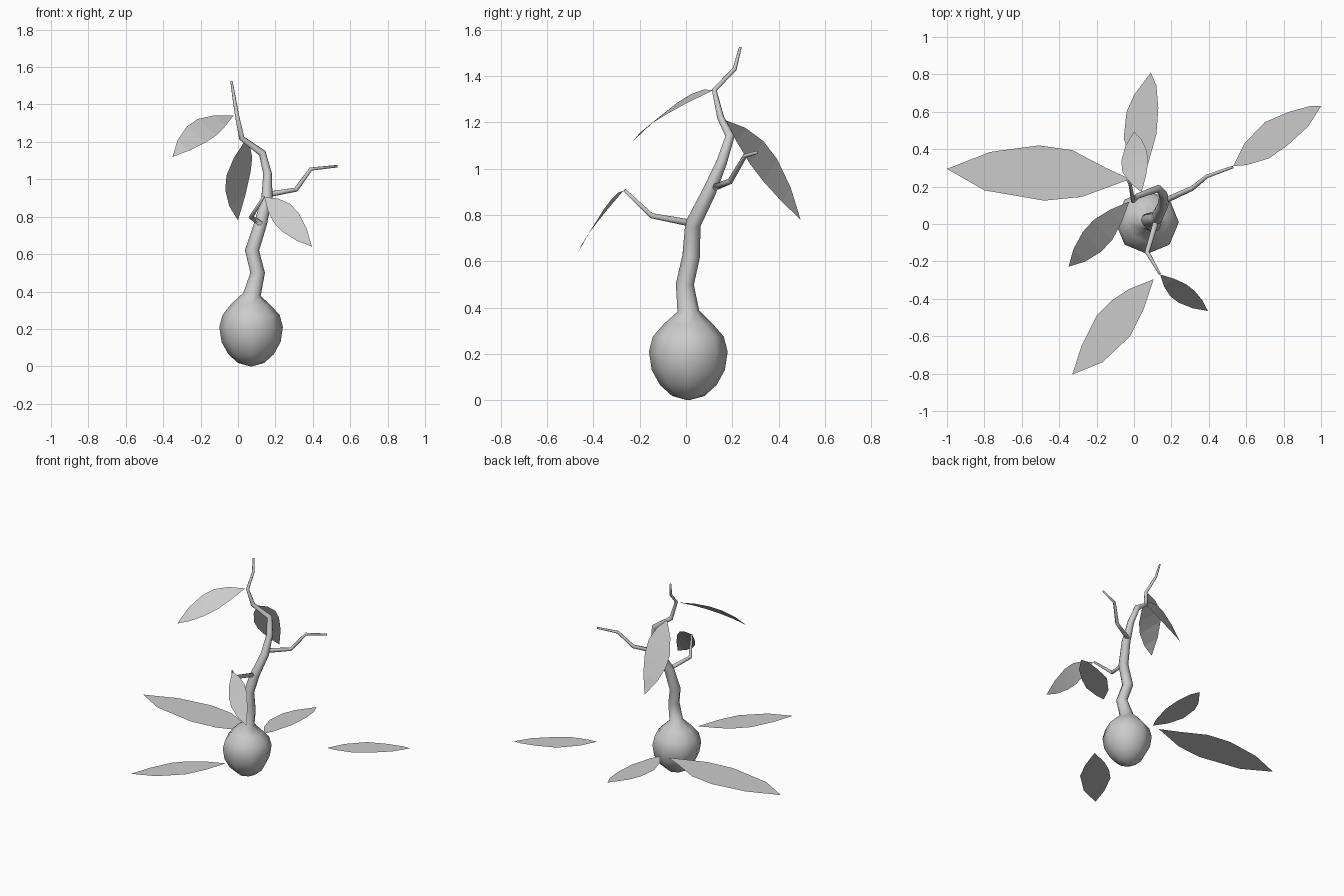
import bpy, math
from mathutils import Vector


def make(name, verts, faces, smooth=False):
    me = bpy.data.meshes.new(name)
    me.from_pydata([tuple(v) for v in verts], [], faces)
    me.update()
    ob = bpy.data.objects.new(name, me)
    bpy.context.collection.objects.link(ob)
    for p in me.polygons:
        p.use_smooth = smooth
    return ob


def tube(name, rings, sides):
    """Skin a tapered tube along (x, y, z, radius) points, capped at both ends."""
    pts = [Vector(r[:3]) for r in rings]
    verts, faces = [], []
    for i, p in enumerate(pts):
        d1 = (pts[min(i + 1, len(pts) - 1)] - p).normalized()
        d0 = (p - pts[max(i - 1, 0)]).normalized()
        rot = Vector((0, 0, 1)).rotation_difference((d0 + d1).normalized())
        for k in range(sides):
            a = 2 * math.pi * k / sides
            verts.append(p + rot @ Vector((math.cos(a), math.sin(a), 0)) * rings[i][3])
    for i in range(len(pts) - 1):
        for k in range(sides):
            a, b = i * sides + k, i * sides + (k + 1) % sides
            faces.append((a, b, b + sides, a + sides))
    faces.append(tuple(range(sides))[::-1])
    faces.append(tuple(range(len(verts) - sides, len(verts))))
    return make(name, verts, faces, True)


def hanging_leaf(name, base, control, tip, side):
    """Single-sheet leaf drooping along a quadratic curve."""
    b, c, t, s = map(Vector, (base, control, tip, side))
    verts, faces = [b], []
    prof = [(0.2, 0.62), (0.4, 0.98), (0.58, 0.97), (0.8, 0.62)]
    for u, w in prof:
        p = b * (1 - u) ** 2 + c * 2 * u * (1 - u) + t * u * u
        verts += [p - s * w, p + s * w]
    verts.append(t)
    faces.append((0, 1, 2))
    for i in range(len(prof) - 1):
        k = 1 + 2 * i
        faces.append((k, k + 2, k + 3, k + 1))
    n = len(verts)
    faces.append((n - 3, n - 1, n - 2)[::-1][::-1])
    make(name, verts, [f[::-1] for f in faces])


def flat_leaf(name, outline, z=0.21):
    """Level leaf from its plan outline."""
    make(name, [(x, y, z) for x, y in outline], [tuple(range(len(outline)))])


# swollen base and trunk, one continuous skin
tube("bulb_and_trunk", [
    (0.07, 0.01, 0.00, 0.005), (0.07, 0.01, 0.018, 0.07), (0.07, 0.01, 0.065, 0.122),
    (0.07, 0.01, 0.13, 0.158), (0.07, 0.01, 0.21, 0.17), (0.07, 0.01, 0.275, 0.153),
    (0.07, 0.01, 0.33, 0.105), (0.075, 0.01, 0.385, 0.047), (0.105, -0.005, 0.50, 0.039),
    (0.075, 0.022, 0.62, 0.038), (0.12, 0.03, 0.76, 0.034), (0.155, 0.10, 0.90, 0.03),
    (0.158, 0.155, 1.03, 0.023), (0.13, 0.19, 1.14, 0.02), (0.02, 0.15, 1.22, 0.015),
    (-0.005, 0.122, 1.34, 0.011), (-0.02, 0.21, 1.43, 0.009), (-0.035, 0.235, 1.525, 0.006)], 8)

# side branches
tube("front_branch", [(0.12, 0.02, 0.765, 0.016), (0.07, -0.15, 0.797, 0.013),
                      (0.137, -0.265, 0.907, 0.007)], 6)
tube("right_branch", [(0.155, 0.12, 0.918, 0.016), (0.31, 0.19, 0.945, 0.013),
                      (0.39, 0.255, 1.055, 0.010), (0.53, 0.305, 1.07, 0.007)], 6)

# drooping leaves
hanging_leaf("upper_left_leaf", (-0.025, 0.12, 1.34), (-0.21, -0.08, 1.285),
             (-0.35, -0.228, 1.12), (-0.05, 0.055, 0.045))
hanging_leaf("back_leaf", (0.04, 0.17, 1.21), (-0.015, 0.345, 1.06),
             (0.0, 0.495, 0.78), (0.07, 0.03, 0.05))
hanging_leaf("front_right_leaf", (0.14, -0.27, 0.905), (0.255, -0.38, 0.81),
             (0.395, -0.465, 0.64), (0.043, 0.033, 0.053))

# level leaves around the bulb
flat_leaf("low_left_leaf", [
    (-0.02, 0.24), (-0.15, 0.3), (-0.33, 0.395), (-0.51, 0.42), (-0.77, 0.385),
    (-1.0, 0.295), (-0.8, 0.18), (-0.48, 0.125), (-0.28, 0.145)])
flat_leaf("low_back_leaf", [
    (0.04, 0.25), (0.075, 0.32), (0.12, 0.48), (0.13, 0.62), (0.12, 0.74),
    (0.09, 0.81), (0.0, 0.69), (-0.04, 0.6), (-0.055, 0.46), (-0.02, 0.34)])
flat_leaf("low_right_leaf", [
    (0.53, 0.31), (0.6, 0.315), (0.72, 0.35), (0.82, 0.42), (0.93, 0.52),
    (1.0, 0.63), (0.94, 0.63), (0.83, 0.6), (0.7, 0.545), (0.59, 0.43)])
flat_leaf("low_front_leaf", [
    (0.105, -0.295), (-0.03, -0.35), (-0.12, -0.41), (-0.2, -0.49), (-0.28, -0.65),
    (-0.33, -0.805), (-0.17, -0.74), (-0.02, -0.6), (0.05, -0.46)])
